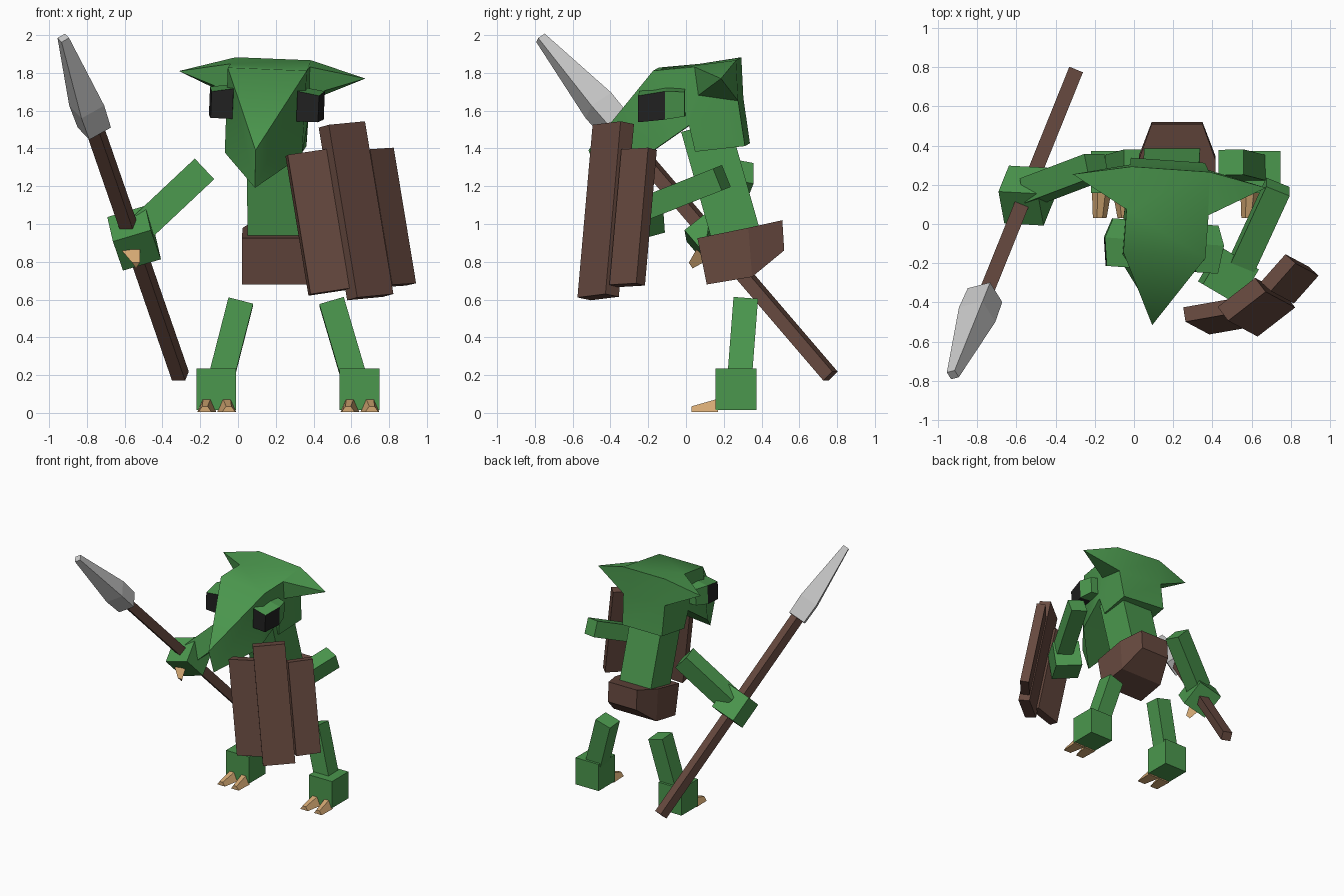
import bpy, bmesh, math
from mathutils import Vector, Matrix

if "Cube" in bpy.data.objects:
    bpy.data.objects.remove(bpy.data.objects["Cube"])


def material(name, rgb):
    m = bpy.data.materials.new(name)
    m.diffuse_color = (*rgb, 1)
    m.use_nodes = True
    m.node_tree.nodes["Principled BSDF"].inputs["Base Color"].default_value = m.diffuse_color
    return m


GREEN = material("skin green", (0.07, 0.31, 0.075))
BROWN = material("wood brown", (0.135, 0.067, 0.05))
TAN = material("claw tan", (0.65, 0.39, 0.17))
GREY = material("blade grey", (0.58, 0.58, 0.58))
BLACK = material("eye black", (0.015, 0.015, 0.015))


def mesh_object(name, verts, faces, *mats):
    bm = bmesh.new()
    vs = [bm.verts.new(v) for v in verts]
    for f in faces:
        bm.faces.new([vs[i] for i in f])
    bmesh.ops.recalc_face_normals(bm, faces=bm.faces)
    me = bpy.data.meshes.new(name)
    bm.to_mesh(me)
    bm.free()
    for m in mats:
        me.materials.append(m)
    ob = bpy.data.objects.new(name, me)
    bpy.context.collection.objects.link(ob)
    return ob


def loft(name, rings, *mats):
    """Skin a list of rings with equal point counts and cap both ends."""
    n = len(rings[0])
    faces = [tuple(range(n)), tuple(range((len(rings) - 1) * n, len(rings) * n))]
    for r in range(len(rings) - 1):
        for i in range(n):
            j = (i + 1) % n
            faces.append((r * n + i, r * n + j, r * n + n + j, r * n + n + i))
    return mesh_object(name, [p for ring in rings for p in ring], faces, *mats)


def frame(axis, side):
    """Matrix whose z runs along axis and whose x is closest to side."""
    z = Vector(axis).normalized()
    x = Vector(side)
    x = (x - z * x.dot(z)).normalized()
    return Matrix((x, z.cross(x), z)).transposed()


def beam(name, a, b, w, d, mat, side=(1, 0, 0), twist=0):
    """Box from a to b, w wide along side and d deep."""
    a, b = Vector(a), Vector(b)
    m = frame(b - a, side) @ Matrix.Rotation(math.radians(twist), 3, 'Z')
    ring = [m @ Vector((x * w / 2, y * d / 2, 0))
            for x, y in ((-1, -1), (1, -1), (1, 1), (-1, 1))]
    return loft(name, [[p + a for p in ring], [p + b for p in ring]], mat)


# Head: beak, skull and swept ears
half = {"TF": (.21, -.16, 1.82), "TM": (.21, .06, 1.84), "TB": (.2, .28, 1.875),
        "EAR": (.495, .22, 1.79), "S": (.21, .08, 1.69), "SB": (.2, .29, 1.66),
        "BB": (.19, .325, 1.42), "BL": (.19, .06, 1.39), "MC": (.21, .03, 1.53),
        "JL": (.205, -.2, 1.37)}
verts = [(-.02, -.52, 1.39), (-.02, -.45, 1.19)]
idx = {"H0": 0, "H1": 0, "L0": 1, "L1": 1}
for s, sign in enumerate((-1, 1)):
    for k, (x, y, z) in half.items():
        idx[k + str(s)] = len(verts)
        verts.append((x * sign, y, z))
side_faces = ["TF JL L H", "TF TM S MC JL", "S SB BB BL MC", "TM TB EAR",
              "TM EAR S", "S EAR SB", "SB EAR TB"]
faces = [[idx[k + s] for k in f.split()] for s in "01" for f in side_faces]
for f in ("TF0 TM0 TB0 TB1 TM1 TF1", "TF0 H0 TF1", "TB0 SB0 SB1 TB1",
          "SB0 BB0 BB1 SB1", "BB0 BL0 BL1 BB1", "BL0 MC0 MC1 BL1",
          "MC0 JL0 JL1 MC1", "JL0 L0 JL1"):
    faces.append([idx[k] for k in f.split()])
pose = (Matrix.Translation((.175, .25, 1.6))
        @ Matrix.Rotation(math.radians(-4), 4, 'Z')
        @ Matrix.Rotation(math.radians(2.3), 4, 'Y')
        @ Matrix.Translation((0, -.25, -1.6)))
head = mesh_object("head", verts, faces, GREEN)
head.data.transform(pose)
bpy.context.view_layer.objects.active = head
head.select_set(True)
bpy.ops.object.shade_smooth_by_angle(angle=math.radians(45))
head.select_set(False)

# Eyes: green block whose front part is black below the lid
for s, label in ((-1, "left"), (1, "right")):
    rings = []
    for y, lo, hi, out in ((-.235, 1.55, 1.69, .285), (-.09, 1.565, 1.715, .305),
                           (.01, 1.58, 1.71, .27)):
        rings.append([(s * .17, y, lo), (s * out, y, lo),
                      (s * out, y, hi), (s * .17, y, hi + .02)])
    eye = loft(label + "_eye", rings, GREEN, BLACK)
    for p in eye.data.polygons:
        p.material_index = int(p.center.y < -.1 and p.normal.z < .6)
    eye.data.transform(pose)

# Torso leaning forward
beam("torso", (.195, .27, .92), (.185, .10, 1.52), .285, .26, GREEN)

# Loincloth block, tapering to the back
loft("loincloth", [[(.22 + x * w, y, z) for x, y, z in
                    ((-1, yb, lo), (1, yb, lo), (1, yt, hi), (-1, yt, hi))]
                   for w, yb, lo, yt, hi in ((.2, .11, .68, .06, .925),
                                             (.195, .35, .72, .33, .98),
                                             (.13, .52, .86, .51, 1.02))], BROWN)

# Legs, feet and claws
for label, fx, ankle, hip in (("left", -.115, -.085, .015), ("right", .643, .61, .495)):
    beam(label + "_leg", (ankle, .285, .2), (hip, .315, .59), .135, .13, GREEN)
    beam(label + "_foot", (fx, .265, .015), (fx, .265, .235), .21, .215, GREEN)
    for n, dx in enumerate((-.05, .055)):
        cx = fx + dx
        rings = []
        for y, w, top, shift in ((.17, .05, .075, 0), (.03, .035, .035, dx * .2)):
            x = cx + shift
            rings.append([(x - w, y, .005), (x + w, y, .005),
                          (x + w * .4, y, top), (x - w * .4, y, top)])
        loft(f"{label}_foot_claw_{n + 1}", rings, TAN)

# Spear: shaft and four-sided blade
base, tip = Vector((-.305, .765, .195)), Vector((-.925, -.77, 1.985))
axis = tip - base
m = frame(axis, (.927, -.375, 0))
beam("spear_shaft", base, base + axis * .75, .075, .07, BROWN, (.927, -.375, 0))
rings = []
for t, r in ((.735, .095), (.8, .1), (1, .033)):
    rings.append([base + axis * t + m @ Vector((r * math.cos(a), r * math.sin(a), 0))
                  for a in (0, math.pi / 2, math.pi, 1.5 * math.pi)])
loft("spear_blade", rings, GREY)

# Left arm gripping the spear
grip = Vector((-.55, .145, .925))
beam("left_arm", (-.19, .295, 1.28), (-.52, .17, .97), .13, .15, GREEN, (0, 1, 0))
u = axis.normalized() * .105
beam("left_hand", grip - u, grip + u, .21, .21, GREEN, (.927, -.375, 0), 25)
loft("left_hand_claw", [[grip + Vector(p) for p in ring] for ring in
                        ([(-.07, -.09, -.06), (.03, -.09, -.06), (-.02, -.02, -.11)],
                         [(-.01, -.13, -.13), (.03, -.13, -.13), (.01, -.11, -.16)])], TAN)

# Right arm and the hand behind the shield
beam("right_arm", (.735, .19, 1.245), (.555, -.2, 1.09), .13, .125, GREEN)
beam("right_hand", (.47, -.255, .94), (.495, -.27, 1.15), .21, .21, GREEN, (.85, -.5, 0))

# Shield planks, fanned around a leaning axis
lean = Vector((-.15, .08, .91)).normalized()
for name, c, w, d, length, yaw in (("left", (.43, -.475, 1.01), .23, .075, .75, 9),
                                   ("middle", (.625, -.425, 1.07), .243, .09, .93, 37),
                                   ("right", (.795, -.28, 1.035), .19, .07, .73, 48)):
    a = math.radians(yaw)
    c = Vector(c)
    beam("shield_plank_" + name, c - lean * length / 2, c + lean * length / 2,
         w, d, BROWN, (math.cos(a), math.sin(a), 0))
